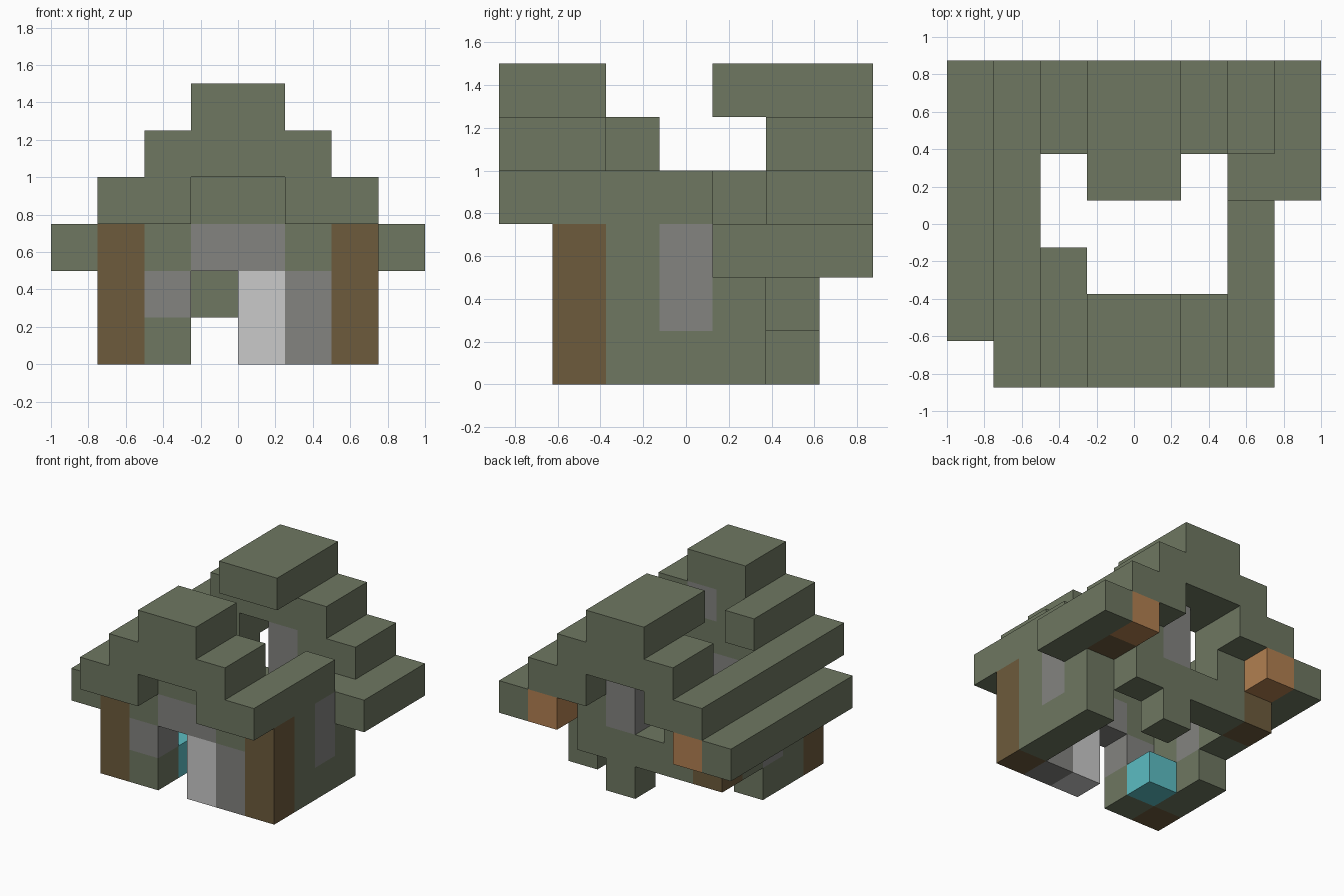
import bpy, bmesh
from mathutils import Vector

cube = bpy.data.objects.get("Cube")
if cube:
    bpy.data.objects.remove(cube, do_unlink=True)

CELL = 0.25
ORIGIN = Vector((-1.0, -0.875, 0.0))


def material(name, rgb):
    # sRGB 0-255 to linear
    lin = [((c / 255 + 0.055) / 1.055) ** 2.4 for c in rgb]
    m = bpy.data.materials.new(name)
    m.use_nodes = True
    m.diffuse_color = (*lin, 1)
    m.node_tree.nodes["Principled BSDF"].inputs["Base Color"].default_value = (*lin, 1)
    return m


moss = material("mossy_stone", (110, 119, 97))
grey = material("grey_stone", (131, 131, 128))
pale = material("pale_stone", (202, 202, 202))
bark = material("dark_timber", (109, 91, 60))
plank = material("light_timber", (178, 128, 81))
teal = material("teal", (92, 189, 195))

cells = {}   # grid cell -> part name; later parts replace earlier ones
paint = {}   # part name -> material


def part(name, mat, *boxes):
    """Each box is (x, y, z); an entry is one cell index or an inclusive (first, last)."""
    paint[name] = mat
    for box in boxes:
        rx, ry, rz = [range(r[0], r[1] + 1) if isinstance(r, tuple) else (r,) for r in box]
        for x in rx:
            for y in ry:
                for z in rz:
                    cells[x, y, z] = name


# Walls
part("front_wall", moss, (2, 1, 0), (2, 1, 2), (5, 1, 2))
part("left_wall", moss, (6, (2, 4), (0, 2)))
part("right_wall", moss, (1, (2, 3), 0), (1, (2, 4), (1, 2)))
part("back_wall", moss, (4, 5, 0), ((2, 5), 5, 1), (2, 5, 2), (5, 5, 2))

# Gables
for name, y in (("front_gable", 1), ("back_gable", 5)):
    part(name, moss, *[((step + 1, 6 - step), y, 3 + step) for step in range(3)])
for z in (2, 3):
    cells.pop((3, 5, z), None)   # open back window

# Stepped roof, broken in places
part("eaves", moss, (0, (1, 6), 2), (7, (4, 6), 2))
part("lower_roof", moss, (1, (0, 6), 3), (6, (0, 3), 3), (6, (5, 6), 3))
part("upper_roof", moss, (2, (0, 2), 4), (5, (0, 1), 4), ((2, 5), 6, 4), ((3, 4), 0, 4))
part("ridge", moss, ((3, 4), (0, 1), 5), ((3, 4), (4, 6), 5))
part("overhang_brackets", moss, *[(x, y, 3) for x in (2, 5) for y in (0, 6)])
cells.pop((6, 4, 3), None)

# Timber
part("corner_posts", bark, (1, 1, (0, 2)), (6, 1, (0, 2)), (1, 5, (1, 2)), (6, 5, 2))
part("beam_ends", plank, (1, 6, 2), (6, 6, 2))

# Windows, lintel and door
part("side_windows", grey, (1, 3, (1, 2)), (6, 3, (1, 2)))
part("back_window", grey, (4, 5, (2, 3)))
part("front_stones", grey, (2, 1, 1), (5, 1, (0, 1)), ((3, 4), 1, 2), (4, 1, 4))
part("door", pale, (4, 1, (0, 1)))
part("chest", teal, (2, 2, 0))


def build(name):
    """Make the exposed skin of one part as a clean mesh."""
    bm = bmesh.new()
    for cell in [c for c, n in cells.items() if n == name]:
        for axis in range(3):
            for side in (0, 1):
                other = list(cell)
                other[axis] += 2 * side - 1
                if tuple(other) in cells:
                    continue
                u, v = (axis + 1) % 3, (axis + 2) % 3
                corners = []
                for du, dv in ((0, 0), (1, 0), (1, 1), (0, 1)):
                    p = Vector(cell)
                    p[axis] += side
                    p[u] += du
                    p[v] += dv
                    corners.append(bm.verts.new(ORIGIN + p * CELL))
                bm.faces.new(corners if side else corners[::-1])
    bmesh.ops.remove_doubles(bm, verts=bm.verts[:], dist=0.001)
    bmesh.ops.dissolve_limit(bm, angle_limit=0.01, verts=bm.verts[:], edges=bm.edges[:])
    mesh = bpy.data.meshes.new(name)
    bm.to_mesh(mesh)
    bm.free()
    mesh.materials.append(paint[name])
    bpy.context.collection.objects.link(bpy.data.objects.new(name, mesh))


for part_name in paint:
    build(part_name)
